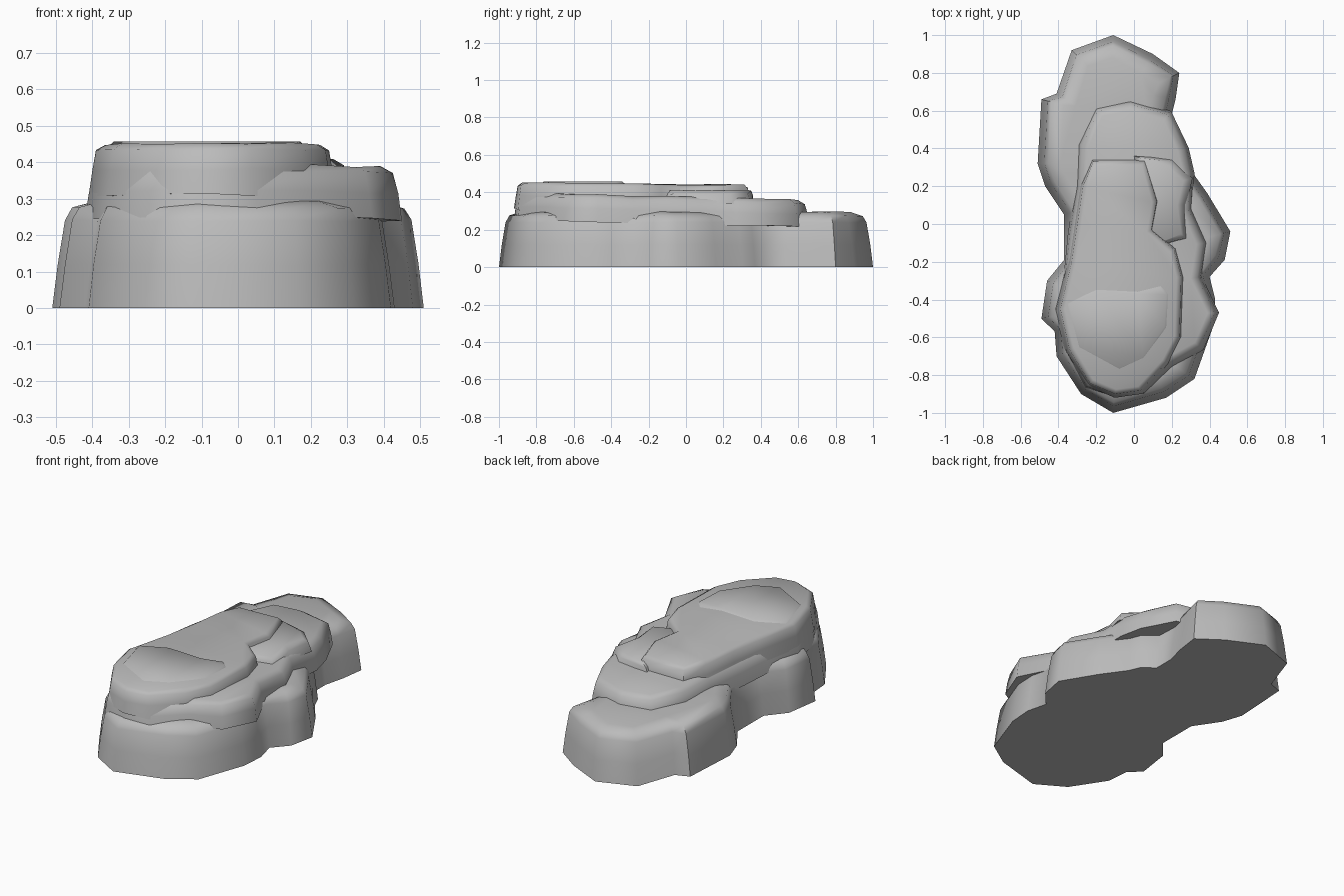
import bpy
import bmesh
import random
from mathutils import Vector

random.seed(4)

default_cube = bpy.data.objects.get("Cube")
if default_cube:
    bpy.data.objects.remove(default_cube, do_unlink=True)

# Single stone colour
stone = bpy.data.materials.new("stone grey")
stone.use_nodes = True
stone_colour = (0.5, 0.5, 0.5, 1)
stone.diffuse_color = stone_colour
stone.node_tree.nodes["Principled BSDF"].inputs["Base Color"].default_value = stone_colour


def inset_outline(points, amount):
    """Move every corner of a counterclockwise outline inwards."""
    result = []
    for index, point in enumerate(points):
        before = points[index - 1]
        after = points[(index + 1) % len(points)]
        along = (after - before).normalized()
        inward = Vector((-along.y, along.x))
        result.append(point + inward * amount)
    return result


def rock_layer(name, outline, rings, slope=0.0, roughness=0.0):
    """Loft an outline through (height, inset) rings and cap both ends."""
    points = [Vector(corner) for corner in outline]
    bm = bmesh.new()
    loops = []
    for height, inset in rings:
        loop = []
        for point in inset_outline(points, inset):
            lift = 0.0
            if height > 0:
                lift = slope * point.y + random.uniform(-roughness, roughness)
            loop.append(bm.verts.new((point.x, point.y, height + lift)))
        loops.append(loop)
    count = len(points)
    for lower, upper in zip(loops, loops[1:]):
        for index in range(count):
            following = (index + 1) % count
            bm.faces.new((lower[index], lower[following], upper[following], upper[index]))
    bottom_cap = bm.faces.new(list(reversed(loops[0])))
    top_cap = bm.faces.new(loops[-1])
    bmesh.ops.triangulate(bm, faces=[bottom_cap, top_cap])
    mesh = bpy.data.meshes.new(name)
    bm.to_mesh(mesh)
    bm.free()
    mesh.materials.append(stone)
    layer = bpy.data.objects.new(name, mesh)
    bpy.context.collection.objects.link(layer)
    bpy.ops.object.select_all(action="DESELECT")
    layer.select_set(True)
    bpy.context.view_layer.objects.active = layer
    bpy.ops.object.shade_smooth_by_angle(angle=1.0)
    return layer


# Wide footing with a sloping crown
rock_layer(
    "base_rock",
    [(-.11, -1), (.17, -.92), (.32, -.82), (.42, -.54), (.43, -.4), (.4, -.28),
     (.48, -.19), (.51, -.04), (.39, .16), (.29, .3), (.26, .37), (.19, .42),
     (.19, .54), (.22, .66), (.24, .8), (.1, .9), (-.11, 1), (-.33, .92),
     (-.41, .69), (-.49, .66), (-.51, .32), (-.47, .2), (-.37, .05),
     (-.37, -.19), (-.46, -.3), (-.49, -.5), (-.42, -.57), (-.41, -.7), (-.28, -.9)],
    [(0, 0), (.12, .015), (.24, .035), (.275, .055), (.295, .12)],
    roughness=.003,
)

# Middle shelf, stepping down towards the back
rock_layer(
    "middle_shelf",
    [(-.1, -.91), (.05, -.89), (.2, -.75), (.36, -.66), (.44, -.47), (.35, -.28),
     (.38, -.1), (.3, .08), (.31, .27), (.28, .4), (.19, .59), (-.02, .65),
     (-.2, .61), (-.29, .42), (-.3, .2), (-.34, -.05), (-.36, -.25), (-.41, -.45),
     (-.36, -.66), (-.25, -.86)],
    [(.23, -.01), (.3, 0), (.355, .015), (.375, .05)],
    slope=-.025, roughness=.004,
)

# Broken ledge beside the summit
rock_layer(
    "side_ledge",
    [(.05, -.14), (.28, -.08), (.27, .1), (.3, .24), (.2, .34), (0, .36)],
    [(.34, -.01), (.39, .01), (.41, .04)],
    roughness=.003,
)

# Flat summit slab
rock_layer(
    "summit_slab",
    [(-.1, -.91), (.04, -.89), (.18, -.74), (.25, -.6), (.26, -.28), (.22, -.13),
     (.1, -.03), (.13, .12), (.06, .34), (-.22, .34), (-.28, .2), (-.31, 0),
     (-.34, -.2), (-.4, -.45), (-.35, -.67), (-.24, -.85)],
    [(.3, -.01), (.37, 0), (.425, .01), (.443, .035)],
    slope=-.012, roughness=.004,
)

# Low raised plate on the front of the summit
rock_layer(
    "summit_plate",
    [(-.08, -.78), (.06, -.72), (.18, -.55), (.19, -.37), (.14, -.32), (.02, -.35),
     (-.2, -.34), (-.36, -.42), (-.3, -.66)],
    [(.44, 0), (.457, .02)],
)
